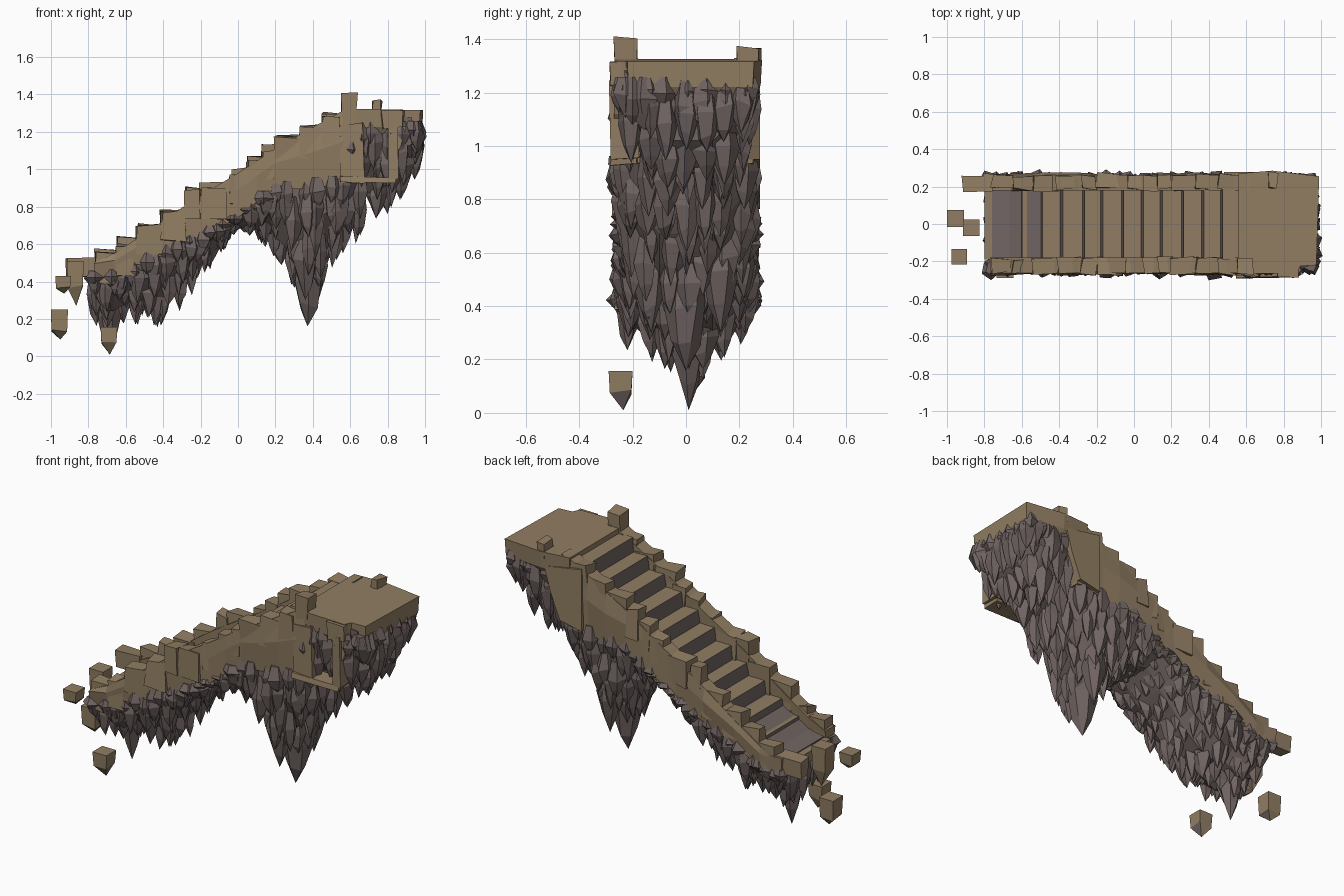
import bpy, bmesh, math, random
from mathutils import Vector

if "Cube" in bpy.data.objects:
    bpy.data.objects.remove(bpy.data.objects["Cube"])

random.seed(7)
R = random.uniform


def material(name, rgb):
    m = bpy.data.materials.new(name)
    m.diffuse_color = (*rgb, 1)
    m.use_nodes = True
    m.node_tree.nodes["Principled BSDF"].inputs["Base Color"].default_value = m.diffuse_color
    return m


STONE = material("brown stone", (0.285, 0.208, 0.125))
ROCK = material("grey rock", (0.165, 0.130, 0.124))


def finish(name, bm, mats, rule=None):
    bmesh.ops.recalc_face_normals(bm, faces=bm.faces)
    bm.normal_update()
    if rule:
        for f in bm.faces:
            f.material_index = rule(f)
    me = bpy.data.meshes.new(name)
    bm.to_mesh(me)
    bm.free()
    for m in mats:
        me.materials.append(m)
    ob = bpy.data.objects.new(name, me)
    bpy.context.collection.objects.link(ob)
    return ob


def lerp(table, x):
    if x <= table[0][0]:
        return table[0][1]
    for (a, p), (b, q) in zip(table, table[1:]):
        if x <= b:
            return p + (q - p) * (x - a) / (b - a)
    return table[-1][1]


def loft(bm, rings):
    """Skin a list of equal-length rings and cap both ends."""
    vs = [[bm.verts.new(p) for p in r] for r in rings]
    n = len(vs[0])
    for a, b in zip(vs, vs[1:]):
        for i in range(n):
            bm.faces.new((a[i], a[(i + 1) % n], b[(i + 1) % n], b[i]))
    bm.faces.new(vs[0][::-1])
    bm.faces.new(vs[-1])


def side_prism(bm, pts, y0, y1):
    loft(bm, [[(x, y, z) for x, z in pts] for y in (y0, y1)])


def block(bm, x0, x1, y0, y1, z0, z1, j=0.008):
    def ring(z):
        return [(x + R(-j, j), y + R(-j, j), z + R(-j, j))
                for x, y in ((x0, y0), (x1, y0), (x1, y1), (x0, y1))]
    loft(bm, [ring(z0), ring(z1)])


def shard(bm, x, y, ztop, ztip, r, n=5):
    h, a0 = ztop - ztip, R(0, 6.28)
    rings = []
    for k, t in ((0.6, 0), (1.0, 0.45), (0.6, 0.75)):
        ring = []
        for i in range(n):
            a, q = a0 + i * math.tau / n, r * k * R(0.85, 1.15)
            ring.append(bm.verts.new((x + q * math.cos(a), y + q * math.sin(a),
                                      ztop - h * (t + R(-0.06, 0.06) * (t > 0)))))
        rings.append(ring)
    tip = bm.verts.new((x + R(-.01, .01), y, ztip))
    bm.faces.new(rings[0])
    for a, b in zip(rings, rings[1:]):
        for i in range(n):
            bm.faces.new((a[i], a[(i + 1) % n], b[(i + 1) % n], b[i]))
    for i in range(n):
        bm.faces.new((rings[-1][i], rings[-1][(i + 1) % n], tip))


# lower edge of the stonework, and lowest reach of the rock, along x
EDGE = [(-.8, .43), (-.64, .45), (-.58, .5), (-.27, .62), (0, .75), (.1, .84),
        (.2, .91), (.55, .95), (.62, 1.23), (1, 1.24)]
REACH = [(-.8, .2), (-.69, .1), (-.6, .2), (-.5, .13), (-.35, .19), (-.2, .4), (-.08, .55),
         (0, .68), (.1, .58), (.2, .5), (.3, .32), (.38, .17), (.48, .38), (.6, .58),
         (.72, .7), (.87, .76), (.95, .94), (1, 1.12)]

# rock core
bm = bmesh.new()
rings = []
for i in range(19):
    x = -.76 + i * (1.69 / 18)
    t = lerp(EDGE, x)
    d = (t - lerp(REACH, x)) * .75
    rings.append([(x, y, t - k * d) for y, k in
                  ((-.23, -.15), (-.225, .4), (-.1, .85), (.1, .85), (.225, .4), (.23, -.15))])
loft(bm, rings)
finish("rock_core", bm, [ROCK])

# hanging rock shards in overlapping tiers
bm = bmesh.new()
for i in range(24):
    for u in (-1, -.66, -.33, 0, .33, .66, 1):
        for t in (.4, .7, 1.0):
            if t < .9 and abs(u) < .9 and i < 22:
                continue
            x = min(.95, -.76 + i * .0745 + R(-.025, .025))
            top = lerp(EDGE, x)
            d = (top - lerp(REACH, x)) * (1 - .35 * u * u)
            tip = top - d * t * R(.82, 1.03)
            h = R(.2, .33)
            y = .235 * u * (1 - .22 * max(0, t - .5)) + R(-.012, .012)
            shard(bm, x, y, min(top + .02, tip + h), tip, R(.04, .056))
shard(bm, .38, 0, .6, .16, .085, 6)
shard(bm, .36, -.13, .7, .3, .07, 6)
shard(bm, .40, .13, .7, .3, .07, 6)
shard(bm, -.69, .01, .42, .01, .065, 6)
finish("rock_shards", bm, [ROCK])

# staircase with grey risers
bm = bmesh.new()
N, X0, X1 = 12, -.80, .58
run, rise = .107, .076
pts = [(X0, .40), (X0, .46)]
x, z = -.61, .46
for i in range(N - 1):
    pts += [(x, z), (x + .012, z + rise + R(-.008, .008))]
    z = pts[-1][1]
    x += run + R(-.01, .01)
pts += [(X1, z), (X1 + .01, 1.32), (.65, 1.32), (.65, 1.2), (.5, .98), (.2, .93), (0, .76), (-.6, .46)]
side_prism(bm, pts, -.19, .19)
finish("stairs", bm, [STONE, ROCK], lambda f: int(f.normal.x < -.6 and f.calc_center_median().x > -.7))

# sloping side walls
LOW = [(-.77, .42), (-.64, .42), (-.58, .48), (-.27, .59), (0, .73), (.1, .82), (.2, .9), (.4, .9), (.62, .93)]
HIGH = [(.62, 1.33), (.55, 1.31), (.2, 1.11), (0, .98), (-.2, .86), (-.4, .73), (-.6, .58), (-.77, .5)]
for name, s in (("front_wall", -1), ("back_wall", 1)):
    bm = bmesh.new()
    xs = [-.77, -.66, -.5, -.3, -.12, 0, .1, .2, .33, .45, .56, .62]
    rings = []
    for x in xs:
        lo, hi = lerp(LOW, x) + R(-.012, .012), lerp(HIGH[::-1], x)
        rings.append([(x, s * .19, lo), (x, s * (.25 + R(0, .015)), lo),
                      (x, s * (.265 + R(-.006, .012)), (lo + hi) / 2 + .03),
                      (x, s * .262, hi), (x, s * .18, hi)])
    loft(bm, rings)
    finish(name, bm, [STONE])

# broken coping blocks stepping up each wall: x start, x end, top
COPING = [(-.76, -.65, .57), (-.65, -.54, .63), (-.54, -.41, .72), (-.41, -.28, .80),
          (-.28, -.2, .90), (-.2, -.06, .93), (-.04, .05, 1.0), (.05, .13, 1.06),
          (.13, .2, 1.12), (.2, .32, 1.19), (.33, .45, 1.25), (.45, .54, 1.31)]
for name, s in (("front_coping", -1), ("back_coping", 1)):
    bm = bmesh.new()
    for a, b, top in COPING:
        top -= R(0, .04) if s < 0 else R(-.01, .02)
        ys = sorted((s * R(.175, .19), s * R(.258, .272)))
        block(bm, a, b, *ys, top - .16, top, .01)
    finish(name, bm, [STONE])

# upper landing slab
bm = bmesh.new()
outline = [(.56, -.265), (.87, -.265), (.89, -.225), (.975, -.22), (.99, .255), (.74, .285), (.56, .27)]
cx, cy = .76, .01
loft(bm, [[(cx + (x - cx) * k, cy + (y - cy) * k, z + (.02 * (.8 - x) if k > .9 else 0)) for x, y in outline]
          for k, z in ((.9, 1.19), (.98, 1.225), (1, 1.32))])
finish("landing_slab", bm, [STONE])

# posts and end blocks
bm = bmesh.new()
block(bm, .55, .635, -.265, -.18, 1.25, 1.405)
block(bm, .715, .77, .195, .275, 1.28, 1.37)
block(bm, .77, .885, -.285, -.22, 1.22, 1.32)
block(bm, -.915, -.76, .175, .255, .43, .525)
block(bm, -.80, -.70, .19, .265, .40, .52)
finish("posts_and_end_blocks", bm, [STONE])

# recessed window frame under the landing on the front
bm = bmesh.new()
block(bm, .54, .67, -.28, -.18, .93, 1.24)
block(bm, .80, .855, -.285, -.18, .95, 1.24)
block(bm, .55, .84, -.285, -.18, .93, .96)
side_prism(bm, [(.84, 1.08), (.87, 1.12), (.90, 1.23), (.84, 1.23)], -.27, -.19)
finish("front_window_frame", bm, [STONE])

# brown buttress on the back below the landing
bm = bmesh.new()
side_prism(bm, [(.48, .92), (.62, .95), (.68, 1.1), (.72, 1.24), (.48, 1.28)], .18, .278)
finish("back_buttress", bm, [STONE])

# loose floating stones: centre x, y, bottom tip, shoulder, top, half width
for i, (x, y, z0, z1, z2, r) in enumerate([(-.955, .03, .09, .14, .25, .046), (-.935, -.175, .335, .37, .43, .042),
                                           (-.87, -.02, .27, .37, .51, .045), (-.69, -.245, .01, .08, .157, .045)]):
    bm = bmesh.new()
    corners = ((-1, -1), (1, -1), (1, 1), (-1, 1))
    low = [bm.verts.new((x + r * a * .9, y + r * b * .9, z1 + R(-.012, .012))) for a, b in corners]
    high = [bm.verts.new((x + r * a, y + r * b, z2)) for a, b in corners]
    tip = bm.verts.new((x + .005, y + .01, z0))
    bm.faces.new(high)
    for k in range(4):
        bm.faces.new((low[k], low[(k + 1) % 4], high[(k + 1) % 4], high[k]))
        bm.faces.new((low[k], low[(k + 1) % 4], tip))
    finish("loose_stone_%d" % (i + 1), bm, [STONE, ROCK],
           lambda f: int(f.normal.z < -.3 and f.normal.x > .2))
